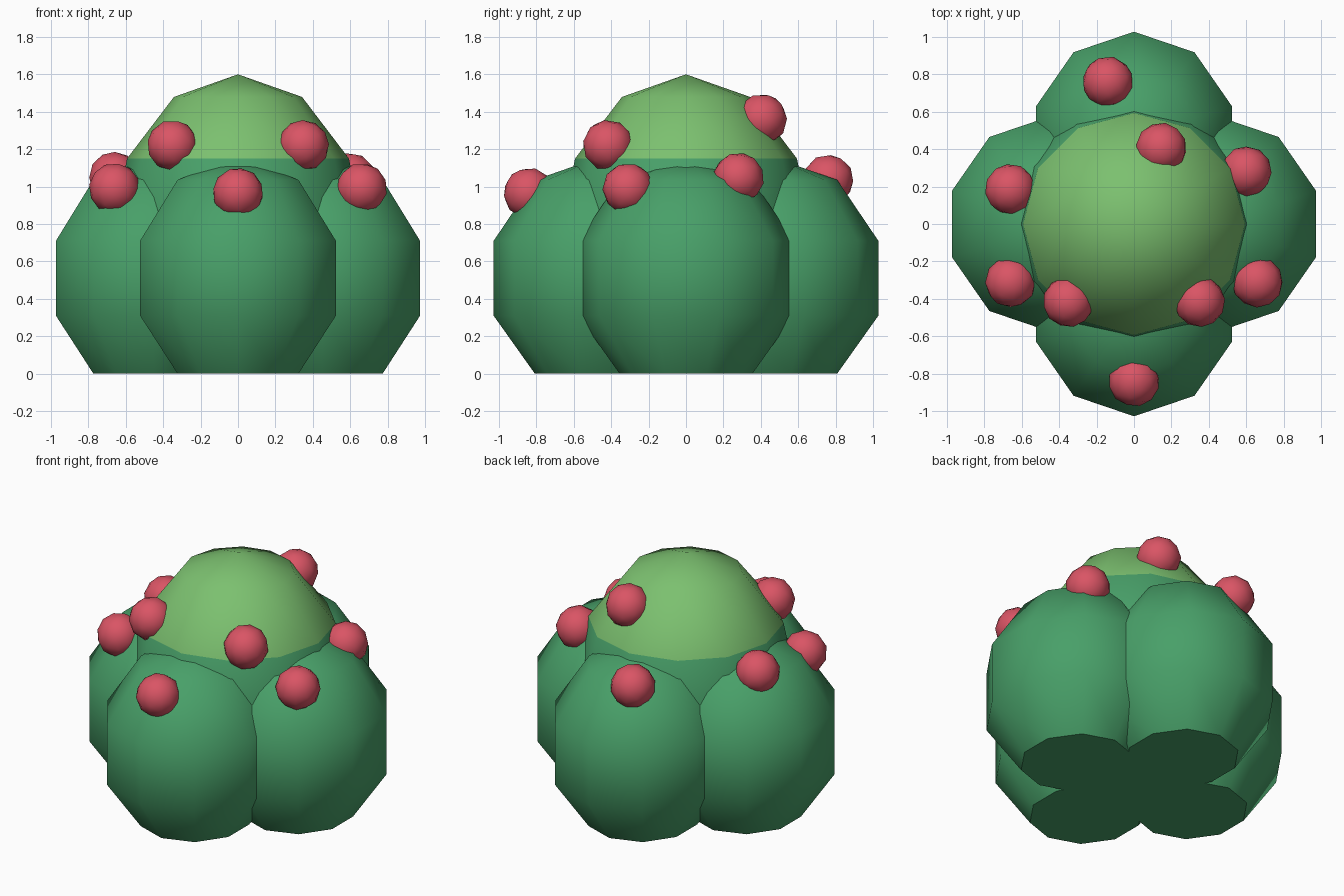
import bpy, bmesh, math, random
from mathutils import Matrix, Euler

if "Cube" in bpy.data.objects:
    bpy.data.objects.remove(bpy.data.objects["Cube"])

random.seed(4)


def material(name, color):
    m = bpy.data.materials.new(name)
    m.diffuse_color = (*color, 1)
    m.use_nodes = True
    m.node_tree.nodes["Principled BSDF"].inputs["Base Color"].default_value = m.diffuse_color
    return m


GREEN = material("leaf_green", (0.065, 0.35, 0.14))
LIGHT = material("light_green", (0.2, 0.53, 0.16))
RED = material("berry_red", (0.7, 0.09, 0.13))


def finish(name, bm, mats, light_above=None):
    for f in bm.faces:
        f.smooth = abs(f.calc_center_median().z) > 1e-4
        if light_above and f.calc_center_median().z > light_above:
            f.material_index = 1
    for e in bm.edges:
        flat = [f for f in e.link_faces if not f.smooth]
        e.smooth = len(flat) != 1
    me = bpy.data.meshes.new(name)
    bm.to_mesh(me)
    bm.free()
    for m in mats:
        me.materials.append(m)
    ob = bpy.data.objects.new(name, me)
    bpy.context.collection.objects.link(ob)
    return ob


def standing_ball(name, center, scale, segs, rings, mats, light_above=None):
    # ball whose lowest ring is flattened onto the ground
    bm = bmesh.new()
    mat = Matrix.Translation(center) @ Matrix.Diagonal((*scale, 1))
    bmesh.ops.create_uvsphere(bm, u_segments=segs, v_segments=rings, radius=1, matrix=mat)
    for v in bm.verts:
        if v.co.z < 0.02:
            v.co.z = 0
    bm.normal_update()
    return finish(name, bm, mats, light_above)


# four lower leaf lobes
k = math.cos(math.radians(18))
for name, x, y in (("front_lobe", 0, -1), ("back_lobe", 0, 1),
                   ("left_lobe", -1, 0), ("right_lobe", 1, 0)):
    standing_ball(name, (0.45 * x, 0.453 * y, 0.51),
                  (0.55 / k, 0.575 / k, 0.65), 10, 5, [GREEN])

# tall central dome with a light cap
standing_ball("central_dome", (0, 0, 0.70), (0.685, 0.685, 0.9), 12, 6,
              [GREEN, LIGHT], light_above=1.16)

# berries
berries = [(0, -0.84, 0.965), (-0.35, -0.415, 1.22), (0.35, -0.415, 1.22),
           (-0.66, -0.31, 0.99), (0.66, -0.31, 0.99), (-0.66, 0.185, 1.05),
           (0.60, 0.28, 1.045), (-0.14, 0.76, 1.035), (0.145, 0.405, 1.36)]
for i, p in enumerate(berries):
    bm = bmesh.new()
    rot = Euler([random.uniform(-0.6, 0.6) for _ in range(3)]).to_matrix().to_4x4()
    bmesh.ops.create_icosphere(bm, subdivisions=2, radius=0.137,
                               matrix=Matrix.Translation(p) @ rot)
    finish(f"berry_{i + 1}", bm, [RED])
